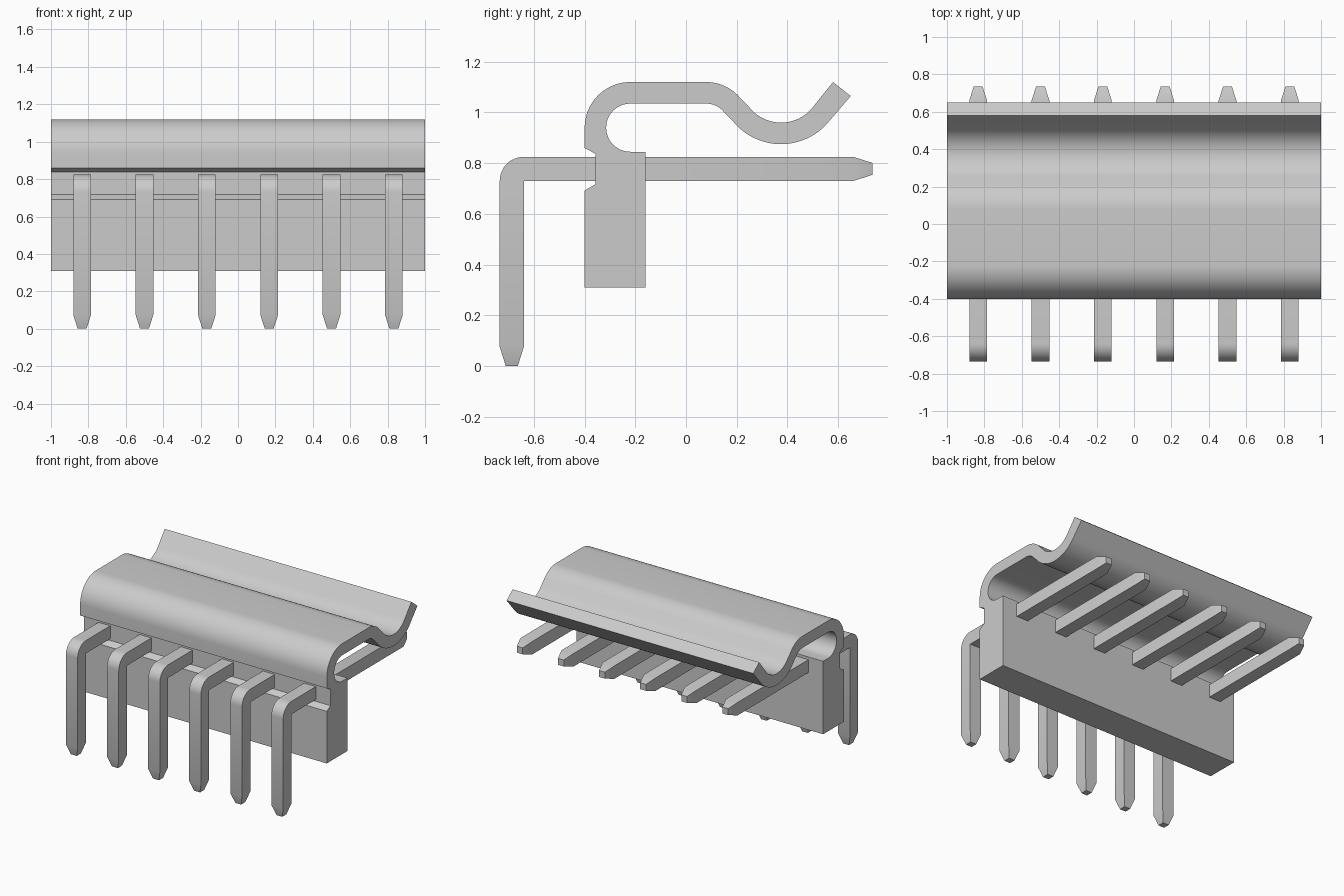
import bpy, bmesh
from math import sin, cos, radians
from mathutils import Vector

cube = bpy.data.objects.get("Cube")
if cube:
    bpy.data.objects.remove(cube)

mat = bpy.data.materials.new("light grey")
mat.use_nodes = True
grey = (0.6, 0.6, 0.6, 1)
mat.diffuse_color = grey
mat.node_tree.nodes["Principled BSDF"].inputs["Base Color"].default_value = grey


def arc(y, z, r, start, end, steps=14):
    angles = [radians(start + (end - start) * i / steps) for i in range(steps + 1)]
    return [(y + r * cos(a), z + r * sin(a)) for a in angles]


def extrude_profile(profile, half_width):
    """Sweep a side profile (y, z) along x."""
    bm = bmesh.new()
    face = bm.faces.new([bm.verts.new((-half_width, y, z)) for y, z in profile])
    out = bmesh.ops.extrude_face_region(bm, geom=[face])
    verts = [v for v in out["geom"] if isinstance(v, bmesh.types.BMVert)]
    bmesh.ops.translate(bm, verts=verts, vec=(2 * half_width, 0, 0))
    bmesh.ops.recalc_face_normals(bm, faces=bm.faces)
    return bm


def finish(bm, name):
    mesh = bpy.data.meshes.new(name)
    bm.to_mesh(mesh)
    bm.free()
    mesh.materials.append(mat)
    obj = bpy.data.objects.new(name, mesh)
    bpy.context.collection.objects.link(obj)
    bpy.ops.object.select_all(action="DESELECT")
    obj.select_set(True)
    bpy.context.view_layer.objects.active = obj
    bpy.ops.object.shade_smooth_by_angle(angle=radians(30))
    return obj


# Housing: block with a front groove and a wavy spring latch over the top
housing = [(-0.40, 0.31), (-0.16, 0.31), (-0.16, 0.845)]
housing += arc(-0.22, 0.94, 0.095, 270, 90, 24)     # inside of the back bend
housing += arc(0.08, 0.945, 0.09, 90, 38)           # underside of the hump
housing += arc(0.375, 1.12, 0.245, 218, 322, 20)    # underside of the valley
housing += [(0.65, 1.065), (0.58, 1.12)]            # raised lip
housing += arc(0.375, 1.12, 0.16, 322, 218, 20)     # top of the valley
housing += arc(0.08, 0.945, 0.175, 38, 90)          # top of the hump
housing += arc(-0.22, 0.94, 0.18, 90, 180, 16)      # outside of the back bend
housing += [(-0.40, 0.86), (-0.357, 0.837), (-0.357, 0.717), (-0.40, 0.692)]
finish(extrude_profile(housing, 1.0), "latch_housing")

# Pin: bent square bar with a rounded outer corner and tapered ends
bar = [(-0.735, 0.075), (-0.64, 0.075), (-0.64, 0.73), (0.66, 0.73), (0.66, 0.825)]
bar += arc(-0.64, 0.73, 0.095, 90, 180, 12)
bm = extrude_profile(bar, 0.0475)
for direction, length in ((Vector((0, 0, -1)), 0.075), (Vector((0, 1, 0)), 0.075)):
    bm.normal_update()
    end = max((f for f in bm.faces if f.normal.dot(direction) > 0.99),
              key=lambda f: f.calc_center_median().dot(direction))
    tip = bmesh.ops.extrude_discrete_faces(bm, faces=[end])["faces"][0]
    centre = tip.calc_center_median()
    for v in tip.verts:
        v.co = centre + (v.co - centre) * 0.5 + direction * length
pin = finish(bm, "pin_1")

# Row of six pins
for i in range(6):
    obj = pin
    if i:
        obj = pin.copy()
        obj.name = f"pin_{i + 1}"
        bpy.context.collection.objects.link(obj)
    obj.location.x = (i - 2.5) / 3
